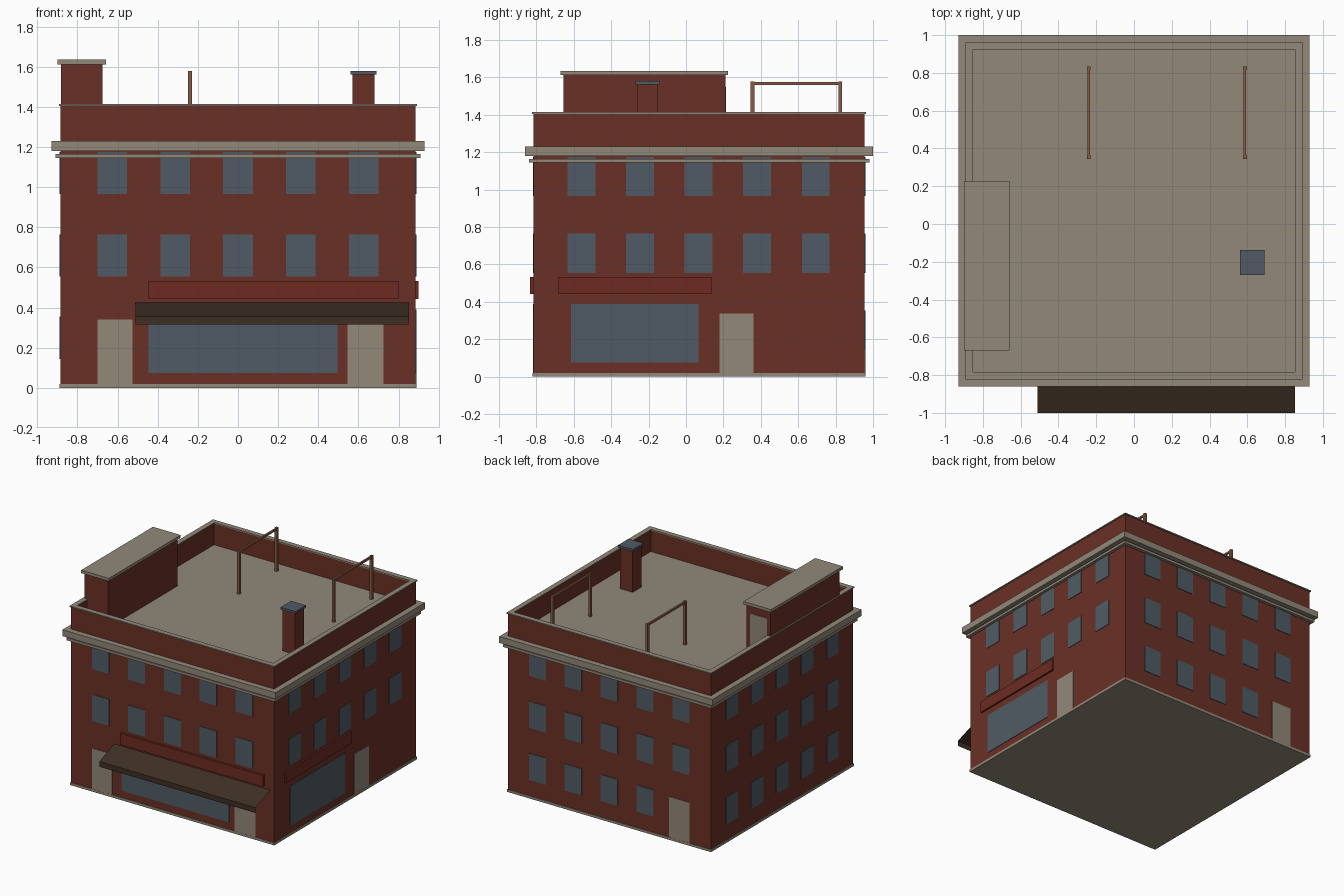
import bpy
import bmesh

cube = bpy.data.objects.get("Cube")
if cube:
    bpy.data.objects.remove(cube, do_unlink=True)


def material(name, rgb):
    def linear(c):
        c /= 255
        return c / 12.92 if c < 0.04 else ((c + 0.055) / 1.055) ** 2.4
    colour = [linear(c) for c in rgb] + [1]
    mat = bpy.data.materials.new(name)
    mat.use_nodes = True
    mat.diffuse_color = colour
    bsdf = mat.node_tree.nodes["Principled BSDF"]
    bsdf.inputs["Base Color"].default_value = colour
    bsdf.inputs["Roughness"].default_value = 0.9
    return mat


brick = material("brick red", (106, 48, 38))
stone = material("weathered stone", (146, 136, 121))
glass = material("slate blue glass", (80, 91, 101))
fabric = material("dark brown canvas", (62, 47, 36))
wood = material("brown wood", (135, 92, 66))
sign_red = material("sign red", (109, 43, 34))

CY = 0.07        # building centre in y
HALF = 0.885     # half width of the walls
ROOF = 1.235     # roof deck height
TOP = 1.405      # top of parapet wall


def finish(name, bm, mat):
    mesh = bpy.data.meshes.new(name)
    bm.to_mesh(mesh)
    bm.free()
    mesh.materials.append(mat)
    obj = bpy.data.objects.new(name, mesh)
    bpy.context.collection.objects.link(obj)
    return obj


def boxes(name, mat, extents):
    """One object made of axis-aligned boxes (x0, x1, y0, y1, z0, z1)."""
    bm = bmesh.new()
    for x0, x1, y0, y1, z0, z1 in extents:
        for v in bmesh.ops.create_cube(bm, size=1)["verts"]:
            v.co.x = x1 if v.co.x > 0 else x0
            v.co.y = y1 if v.co.y > 0 else y0
            v.co.z = z1 if v.co.z > 0 else z0
    return finish(name, bm, mat)


def slab(half, z0, z1):
    return (-half, half, CY - half, CY + half, z0, z1)


def ring(outer, inner, z0, z1):
    """Four boxes around the roof edge."""
    return [(-outer, outer, CY - outer, CY - inner, z0, z1),
            (-outer, outer, CY + inner, CY + outer, z0, z1),
            (-outer, -inner, CY - inner, CY + inner, z0, z1),
            (inner, outer, CY - inner, CY + inner, z0, z1)]


def on_wall(side, u0, u1, z0, z1, depth=0.004):
    """Box lying on a wall; u runs along x or y."""
    if side == "front":
        return (u0, u1, CY - HALF - depth, CY - HALF + 0.001, z0, z1)
    if side == "back":
        return (u0, u1, CY + HALF - 0.001, CY + HALF + depth, z0, z1)
    if side == "left":
        return (HALF - 0.001, HALF + depth, u0, u1, z0, z1)
    return (-HALF - depth, -HALF + 0.001, u0, u1, z0, z1)


# Main shell
walls = boxes("brick_walls", brick, [slab(HALF, 0.01, ROOF)])
walls.data.materials.append(stone)
for face in walls.data.polygons:
    if face.normal.z > 0.5:
        face.material_index = 1
boxes("base_course", stone, [slab(0.89, 0, 0.02)])
boxes("lower_cornice", stone, [slab(0.91, 1.145, 1.165)])
boxes("upper_cornice", stone, [slab(0.93, 1.18, 1.23)])
boxes("parapet", brick, ring(HALF, 0.86, 1.2, TOP))
boxes("parapet_coping", stone, ring(0.893, 0.853, TOP, 1.414))

# Windows: two rows all round, a ground row on the back and right
for side in ("front", "back", "left", "right"):
    centre = CY - 0.003 if side in ("left", "right") else 0
    panes = []
    for row in range(3):
        if row == 0 and side in ("front", "left"):
            continue
        for column in range(-2, 3):
            if row == 0 and side == "back" and column == -2:
                continue
            u = centre + column * 0.313
            z = 0.145 + row * 0.41
            panes.append(on_wall(side, u - 0.074, u + 0.074, z, z + 0.21))
    boxes(side + "_windows", glass, panes)

# Shop windows, doors and sign boards
boxes("front_shop_window", glass, [on_wall("front", -0.445, 0.495, 0.075, 0.39)])
boxes("left_shop_window", glass, [on_wall("left", -0.615, 0.067, 0.075, 0.39)])
boxes("front_doors", stone, [on_wall("front", -0.7, -0.525, 0.02, 0.34),
                             on_wall("front", 0.545, 0.725, 0.02, 0.34)])
boxes("left_door", stone, [on_wall("left", 0.18, 0.36, 0.02, 0.337)])
boxes("back_door", stone, [on_wall("back", -0.7, -0.525, 0.02, 0.34)])
boxes("front_sign_board", sign_red, [on_wall("front", -0.445, 0.8, 0.443, 0.532, 0.018)])
boxes("left_sign_board", sign_red, [on_wall("left", -0.685, 0.135, 0.443, 0.532, 0.014)])

# Awning: thin sloped sheet with a hanging front edge
bm = bmesh.new()
rows = [[bm.verts.new((x, y, z)) for x in (-0.51, 0.853)]
        for y, z in ((CY - HALF, 0.425), (-1, 0.356), (-1, 0.315))]
for a, b in zip(rows, rows[1:]):
    bm.faces.new((a[0], b[0], b[1], a[1]))
finish("awning", bm, fabric)

# Stair house on the roof
boxes("stair_house", brick, [(-0.883, -0.674, -0.655, 0.21, 1.2, 1.612)])
boxes("stair_house_roof", stone, [(-0.9, -0.658, -0.67, 0.225, 1.612, 1.635)])
boxes("stair_house_door", stone, [(-0.855, -0.71, 0.2, 0.214, ROOF, 1.55)])

# Chimney
boxes("chimney", brick, [(0.57, 0.68, -0.26, -0.15, 1.2, 1.562)])
boxes("chimney_cap", glass, [(0.56, 0.69, -0.27, -0.138, 1.562, 1.58)])

# Two wooden line frames
for name, x in (("right", -0.24), ("left", 0.587)):
    parts = [(x - 0.01, x + 0.01, y - 0.01, y + 0.01, 1.23, 1.578)
             for y in (0.355, 0.825)]
    parts.append((x - 0.007, x + 0.007, 0.355, 0.825, 1.56, 1.575))
    boxes(name + "_line_frame", wood, parts)
